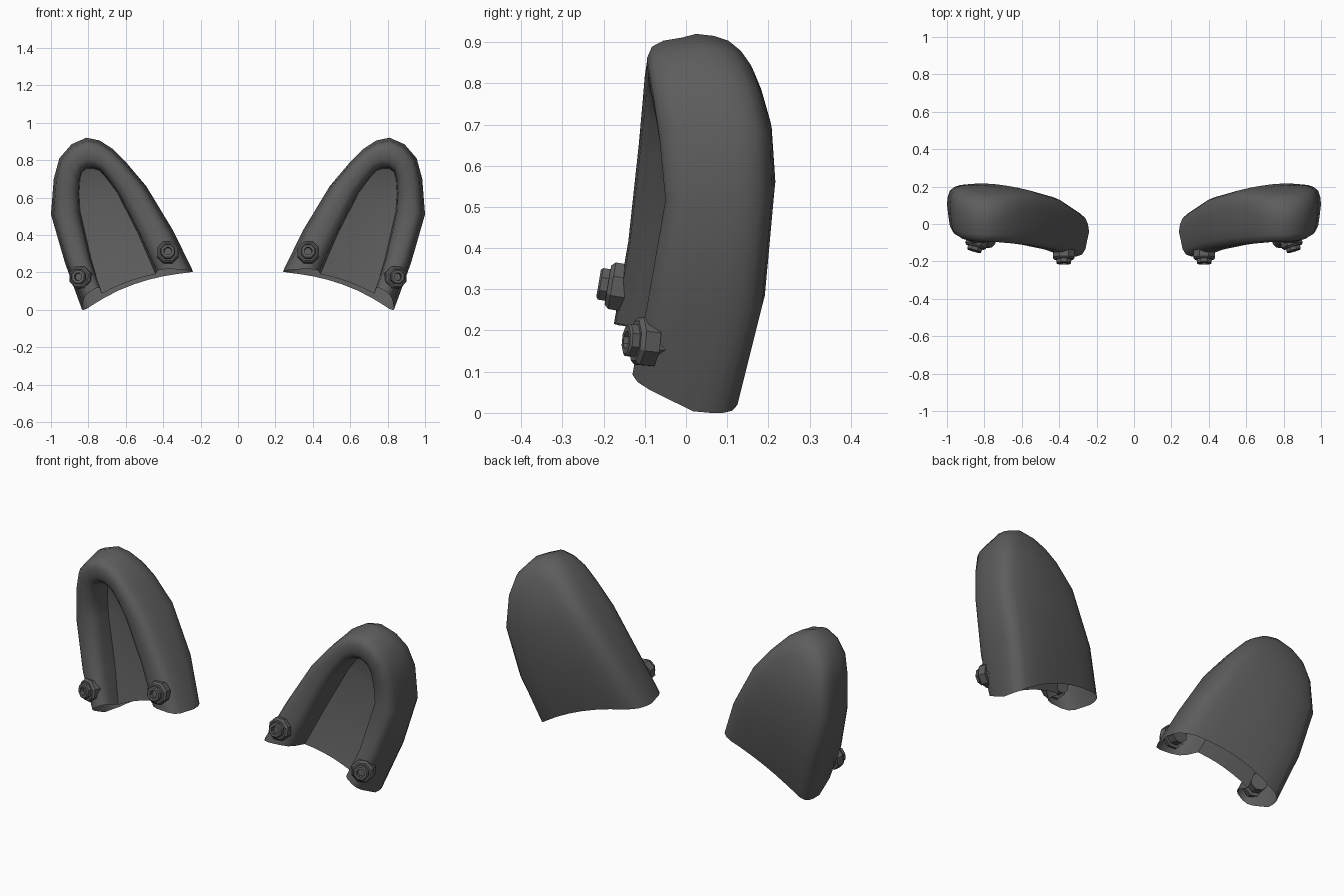
import bpy, bmesh, math
from mathutils import Vector

if "Cube" in bpy.data.objects:
    bpy.data.objects.remove(bpy.data.objects["Cube"])

grey = bpy.data.materials.new("dark_grey")
grey.diffuse_color = (0.11, 0.11, 0.11, 1)
grey.use_nodes = True
grey.node_tree.nodes["Principled BSDF"].inputs["Base Color"].default_value = grey.diffuse_color

# Stations round the arch: outer x, z, opening x, z, rim front y
STATIONS = [
    (.24, .20, .44, .20, -.175), (.345, .42, .535, .41, -.14),
    (.49, .66, .645, .625, -.115), (.60, .79, .70, .70, -.105),
    (.67, .86, .74, .745, -.10), (.74, .905, .775, .755, -.095),
    (.81, .92, .81, .755, -.095), (.89, .885, .835, .735, -.09),
    (.955, .81, .845, .70, -.08), (.985, .70, .85, .62, -.065),
    (1.0, .51, .845, .53, -.05), (.925, .25, .785, .27, -.095),
    (.835, .0, .73, .10, -.13)]
LAST = len(STATIONS) - 1
PANEL_GAP = .15


def back_y(x, z):
    """Domed back surface."""
    y = .217 - .3 * max(0, .8 - x) ** 1.5 - .5 * max(0, x - .8) ** 2
    return y - (.36 * (.55 - z) ** 2 if z < .55 else 1.0 * max(0, z - .6) ** 2)


def place(x, y, z, end):
    """Arch ends are trimmed to a curved bottom line."""
    if end:
        slope = min(.42, .04 + .8 * max(0, x - .24))
        z = max(0, .207 - .21 * (x / .82) ** 2.8 - slope * min(0, y - .06))
    return Vector((x, y, z))


def finish(name, bm, angle):
    bmesh.ops.remove_doubles(bm, verts=bm.verts, dist=.0004)
    bmesh.ops.recalc_face_normals(bm, faces=bm.faces)
    me = bpy.data.meshes.new(name)
    bm.to_mesh(me)
    bm.free()
    me.materials.append(grey)
    for p in me.polygons:
        p.use_smooth = True
    me.set_sharp_from_angle(angle=math.radians(angle))
    ob = bpy.data.objects.new(name, me)
    bpy.context.collection.objects.link(ob)
    ob.modifiers.new("mirror", 'MIRROR')
    return ob


def skin(bm, rows):
    grid = [[bm.verts.new(p) for p in row] for row in rows]
    for a, b in zip(grid, grid[1:]):
        for j in range(len(a) - 1):
            bm.faces.new((a[j], a[j + 1], b[j + 1], b[j]))


def lerp_xz(i, f):
    ox, oz, ix, iz, _ = STATIONS[i]
    return ox + (ix - ox) * f, oz + (iz - oz) * f


# Section across the rim: fraction towards opening, reference, y offset
SECTION = [(.45, 'b', 0), (.25, 'b', -.006), (.1, 'b', -.022), (.03, 'b', -.05),
           (0, 'b', -.09), (.055, 'f', .085), (.1, 'f', .04), (.19, 'f', .012),
           (.36, 'f', 0), (.7, 'f', .004), (.88, 'f', .022), (.96, 'f', .055),
           (1, 'b', -PANEL_GAP)]

# Hollow ear shell
bm = bmesh.new()
rows = []
for i, s in enumerate(STATIONS):
    row = []
    for f, ref, dy in SECTION:
        x, z = lerp_xz(i, f)
        y = (back_y(x, z) if ref == 'b' else s[4]) + dy
        row.append(place(x, y, z, i in (0, LAST)))
    rows.append(row)
skin(bm, rows)

# Back dome and recessed inner panel span between the two legs
for f, off in ((.45, 0), (1, PANEL_GAP)):
    rows = []
    for i in range(LAST // 2 + 1):
        (xa, za), (xb, zb) = lerp_xz(i, f), lerp_xz(LAST - i, f)
        row = []
        for k in range(7):
            t = k / 6
            x, z = xa + (xb - xa) * t, za + (zb - za) * t
            row.append(place(x, back_y(x, z) - off, z, i == 0))
        rows.append(row)
    skin(bm, rows)
finish("ear_shell", bm, 40)


# Eight-sided bolts near the foot of each leg
BOLT = [(-.06, 0), (-.06, .045), (-.015, .045), (-.015, .062), (.022, .062),
        (.032, .052), (.032, .042), (.05, .042), (.055, .036),
        (.055, .022), (.035, .02), (.035, 0)]


def bolt(name, centre, axis):
    bm = bmesh.new()
    q = Vector(axis).to_track_quat('Z', 'Y')
    rows = []
    for h, r in BOLT:
        rows.append([Vector(centre) + q @ Vector((
            r * math.cos(math.tau * (k + .5) / 8),
            r * math.sin(math.tau * (k + .5) / 8), h)) for k in range(9)])
    skin(bm, rows)
    finish(name, bm, 30)


bolt("inner_bolt", (.375, -.158, .305), (0, -1, .17))
bolt("outer_bolt", (.84, -.093, .172), (.3, -1, .1))
